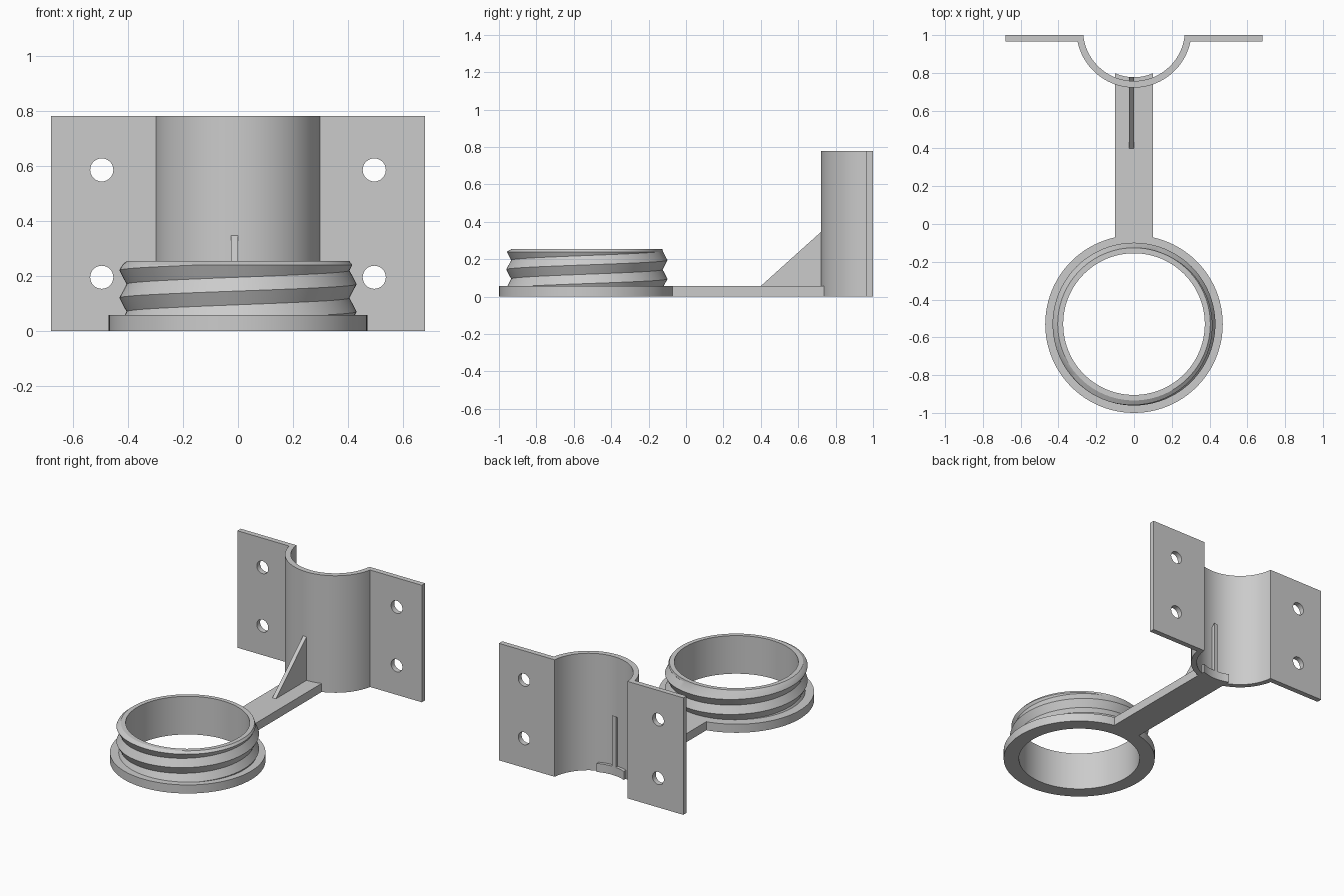
import bpy, bmesh, math
from mathutils import Vector, Matrix

if "Cube" in bpy.data.objects:
    bpy.data.objects.remove(bpy.data.objects["Cube"])

grey = bpy.data.materials.new("plain_grey")
grey.use_nodes = True
grey.diffuse_color = (0.6, 0.6, 0.6, 1)
grey.node_tree.nodes["Principled BSDF"].inputs["Base Color"].default_value = (0.6, 0.6, 0.6, 1)

RING_Y = -0.53       # centre of the threaded ring
PIPE_Y = 1.027       # centre of the pipe saddle
BASE_H = 0.057       # thickness of flange and arm
BORE, ROOT, CREST, FLANGE = 0.375, 0.405, 0.431, 0.47
COLLAR_TOP = 0.254
HEIGHT = 0.78
SEGS = 96


def finish(name, bm, recalc=True):
    if recalc:
        bmesh.ops.recalc_face_normals(bm, faces=bm.faces[:])
    mesh = bpy.data.meshes.new(name)
    bm.to_mesh(mesh)
    bm.free()
    mesh.materials.append(grey)
    ob = bpy.data.objects.new(name, mesh)
    bpy.context.collection.objects.link(ob)
    return ob


def prism(name, points, direction):
    """Extrude a flat outline into a solid."""
    bm = bmesh.new()
    face = bm.faces.new([bm.verts.new(p) for p in points])
    grown = bmesh.ops.extrude_face_region(bm, geom=[face], use_keep_orig=True)
    top = [v for v in grown["geom"] if isinstance(v, bmesh.types.BMVert)]
    bmesh.ops.translate(bm, verts=top, vec=Vector(direction))
    return finish(name, bm)


def arc(cy, radius, start, end, steps):
    return [(radius * math.cos(a), cy + radius * math.sin(a), 0)
            for a in (start + (end - start) * i / steps for i in range(steps + 1))]


# Flange with plain collar, lathed as one closed ring
bm = bmesh.new()
profile = [(BORE, 0), (FLANGE, 0), (FLANGE, BASE_H), (ROOT - 0.001, BASE_H),
           (ROOT - 0.001, COLLAR_TOP), (BORE, COLLAR_TOP)]
loop = [bm.verts.new((r, RING_Y, z)) for r, z in profile]
edges = [bm.edges.new((loop[i - 1], loop[i])) for i in range(len(loop))]
bmesh.ops.spin(bm, geom=loop + edges, cent=(0, RING_Y, 0), axis=(0, 0, 1),
               angle=math.tau, steps=SEGS, use_merge=True)
bmesh.ops.remove_doubles(bm, verts=bm.verts[:], dist=1e-5)
flange = finish("flange_ring", bm)

# Screw thread: helical rows of crests and roots, trimmed at both ends
PITCH, FIRST, LOW, HIGH = 0.1, 0.07, 0.05, 0.24


def thread_radius(turn, z):
    phase = ((z - FIRST) / PITCH - turn) % 1
    return ROOT + (CREST - ROOT) * abs(phase - 0.5) * 2


bm = bmesh.new()
columns = []
for i in range(SEGS + 1):
    turn = i / SEGS
    rows = []
    for k in range(-4, 5):
        z = min(max(FIRST + PITCH * (k / 2 + turn), LOW), HIGH)
        rows.append((thread_radius(turn, z), z))
    rows.append((ROOT - 0.001, COLLAR_TOP))   # chamfered lead-in
    a = math.tau * turn
    columns.append([bm.verts.new((r * math.cos(a), RING_Y + r * math.sin(a), z))
                    for r, z in rows])
for a, b in zip(columns, columns[1:]):
    for k in range(len(a) - 1):
        bm.faces.new((a[k], b[k], b[k + 1], a[k + 1]))
bmesh.ops.remove_doubles(bm, verts=bm.verts[:], dist=1e-5)
thread = finish("screw_thread", bm, recalc=False)

# Saddle with two mounting wings, one continuous outline
R_OUT, R_IN, WING_X, WING_Y = 0.305, 0.27, 0.68, 0.965
a_out = math.asin((PIPE_Y - WING_Y) / R_OUT)
a_in = math.asin((PIPE_Y - 1) / R_IN)
outline = [(-WING_X, 1, 0), (-WING_X, WING_Y, 0)]
outline += arc(PIPE_Y, R_OUT, math.pi + a_out, math.tau - a_out, 48)
outline += [(WING_X, WING_Y, 0), (WING_X, 1, 0)]
outline += arc(PIPE_Y, R_IN, math.tau - a_in, math.pi + a_in, 48)
saddle = prism("saddle_bracket", outline, (0, 0, HEIGHT))

# Four screw holes through the wings
bm = bmesh.new()
for x in (-0.495, 0.495):
    for z in (0.195, 0.585):
        bmesh.ops.create_cone(bm, cap_ends=True, segments=32, radius1=0.042,
                              radius2=0.042, depth=0.2,
                              matrix=Matrix.Translation((x, 0.98, z))
                              @ Matrix.Rotation(math.pi / 2, 4, 'X'))
cutter = finish("hole_cutter", bm)
cutter.hide_render = True
cut = saddle.modifiers.new("holes", 'BOOLEAN')
cut.operation = 'DIFFERENCE'
cut.solver = 'EXACT'
cut.object = cutter
bpy.context.view_layer.objects.active = saddle
bpy.ops.object.modifier_apply(modifier=cut.name)
bpy.data.objects.remove(cutter)

# Arm between ring and saddle, with curved ends
ARM_X, END_R = 0.1, 0.25
ring_r = FLANGE - 0.003
a_ring = math.asin(ARM_X / ring_r)
a_end = math.asin(ARM_X / END_R)
down, up = -math.pi / 2, math.pi / 2
outline = arc(RING_Y, ring_r, up + a_ring, up - a_ring, 10)
outline += arc(PIPE_Y, END_R, down + a_end, down - a_end, 10)
arm = prism("arm", outline, (0, 0, BASE_H))

# Triangular rib bracing the arm against the saddle
tip = PIPE_Y - END_R
rib = prism("support_rib", [(-0.026, 0.4, BASE_H), (-0.026, tip, BASE_H),
                            (-0.026, tip, 0.396)], (0.026, 0, 0))

# Smooth curved walls, keep corners crisp
bpy.ops.object.select_all(action='DESELECT')
for ob in (flange, thread, saddle, arm, rib):
    ob.select_set(True)
bpy.context.view_layer.objects.active = flange
bpy.ops.object.shade_smooth_by_angle(angle=math.radians(30))
